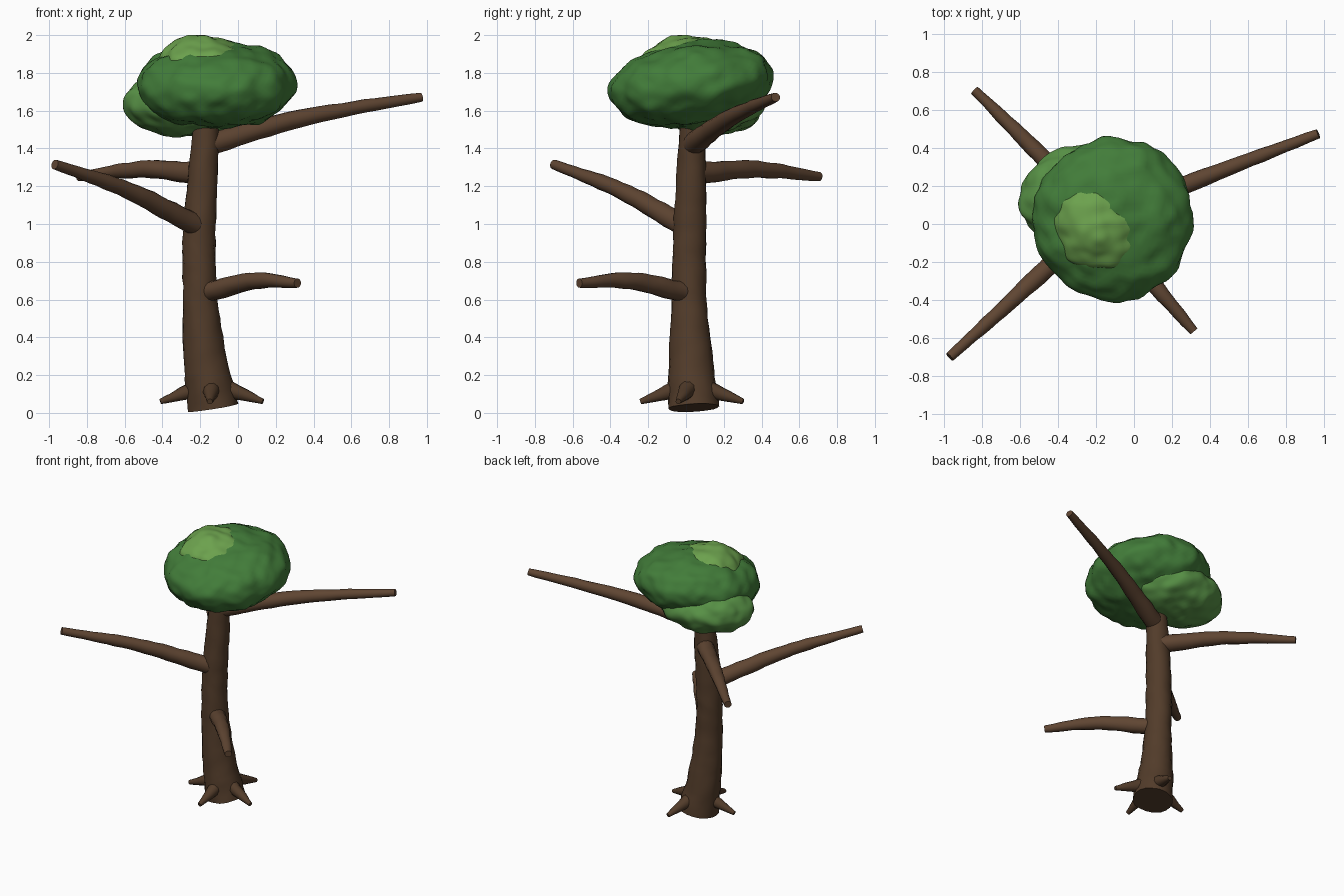
import bpy, bmesh, math
from mathutils import Vector, Matrix, noise

if "Cube" in bpy.data.objects:
    bpy.data.objects.remove(bpy.data.objects["Cube"])


def material(name, rgb):
    m = bpy.data.materials.new(name)
    m.diffuse_color = (*rgb, 1)
    m.use_nodes = True
    m.node_tree.nodes["Principled BSDF"].inputs["Base Color"].default_value = m.diffuse_color
    return m


TRUNK = material("dark_bark", (0.085, 0.045, 0.023))
BARK = material("bark", (0.115, 0.06, 0.032))
DARK = material("dark_leaves", (0.055, 0.205, 0.042))
MID = material("mid_leaves", (0.095, 0.28, 0.06))
LIGHT = material("light_leaves", (0.15, 0.36, 0.075))


def finish(bm, name, mat):
    bmesh.ops.recalc_face_normals(bm, faces=bm.faces)
    me = bpy.data.meshes.new(name)
    bm.to_mesh(me)
    bm.free()
    ob = bpy.data.objects.new(name, me)
    bpy.context.collection.objects.link(ob)
    me.materials.append(mat)
    bpy.ops.object.select_all(action='DESELECT')
    ob.select_set(True)
    bpy.context.view_layer.objects.active = ob
    bpy.ops.object.shade_smooth_by_angle(angle=math.radians(50))
    return ob


def spline(pts, t):
    # Catmull-Rom through points of x, y, z, radius
    n = len(pts) - 1
    i = min(int(t * n), n - 1)
    u = t * n - i
    b, c = pts[i], pts[i + 1]
    a = pts[i - 1] if i > 0 else b * 2 - c
    d = pts[i + 2] if i + 2 <= n else c * 2 - b
    return 0.5 * (2 * b + (c - a) * u + (2 * a - 5 * b + 4 * c - d) * u * u
                  + (3 * b - a - 3 * c + d) * u ** 3)


def limb(name, pts, mat, sides=14, steps=20, rough=0.12):
    # tapering round tube with slightly uneven bark and flat ends
    pts = [Vector(p) for p in pts]
    bm = bmesh.new()
    rings = []
    for k in range(steps + 1):
        t = k / steps
        p = spline(pts, t)
        tan = (spline(pts, min(t + .01, 1)) - spline(pts, max(t - .01, 0))).xyz
        q = tan.to_track_quat('Z', 'Y')
        ring = []
        for s in range(sides):
            a = math.tau * s / sides
            o = q @ Vector((math.cos(a), math.sin(a), 0))
            co = p.xyz + o * p.w
            ring.append(bm.verts.new(co + o * p.w * rough * noise.noise(co * 14)))
        rings.append(ring)
    for r0, r1 in zip(rings, rings[1:]):
        for s in range(sides):
            e = (s + 1) % sides
            bm.faces.new((r0[s], r0[e], r1[e], r1[s]))
    bm.faces.new(rings[0])
    bm.faces.new(rings[-1])
    return finish(bm, name, mat)


def leaves(name, center, radii, mat, tilt=0.0, seed=0.0):
    # lumpy flattened ball of foliage
    bm = bmesh.new()
    bmesh.ops.create_icosphere(bm, subdivisions=5, radius=1)
    rot = Matrix.Rotation(tilt, 3, 'X')
    off = Vector((seed, seed * 1.7, seed * 0.6))
    for v in bm.verts:
        n = v.co.normalized()
        p = Vector(n[i] * radii[i] for i in range(3))
        bump = 0.022 * noise.noise(p * 6 + off) + 0.014 * noise.noise(p * 14 + off)
        v.co = rot @ (p + n * bump) + Vector(center)
    return finish(bm, name, mat)


# trunk
limb("trunk", [(-.133, .04, .027, .136), (-.176, .025, .3, .114), (-.199, .015, .6, .093),
               (-.205, .018, .9, .088), (-.19, .027, 1.2, .081), (-.17, .034, 1.48, .07),
               (-.155, .04, 1.62, .062)], TRUNK, 18, 40, 0.08)

# roots
for i, deg in enumerate((-16, 75, 184, 267)):
    c, s = math.cos(math.radians(deg)), math.sin(math.radians(deg))
    limb(f"root_{i + 1}", [(-.135 + c * r, .035 + s * r, z, w) for r, z, w in
                           ((.06, .135, .05), (.16, .10, .036), (.277, .06, .015))], TRUNK, 10, 8)

# branches
limb("lower_front_branch", [(-.19, .02, .63, .056), (.08, -.29, .698, .045), (.315, -.565, .687, .025)], BARK)
limb("left_front_branch", [(-.2, .01, .98, .06), (-.58, -.345, 1.177, .045), (-.97, -.70, 1.315, .025)], BARK)
limb("left_back_branch", [(-.18, .04, 1.265, .06), (-.5, .37, 1.29, .046), (-.84, .705, 1.25, .025)], BARK)
limb("right_back_branch", [(-.17, .03, 1.42, .062), (.38, .25, 1.57, .045), (.97, .475, 1.672, .025)], BARK)

# crown
leaves("main_crown", (-.11, .025, 1.74), (.422, .435, .225), DARK, math.radians(8), 3.1)
leaves("side_crown", (-.265, .135, 1.635), (.345, .28, .17), MID, 0, 7.4)
leaves("top_crown", (-.18, .0, 1.842), (.25, .24, .155), LIGHT, 0, 11.2)
